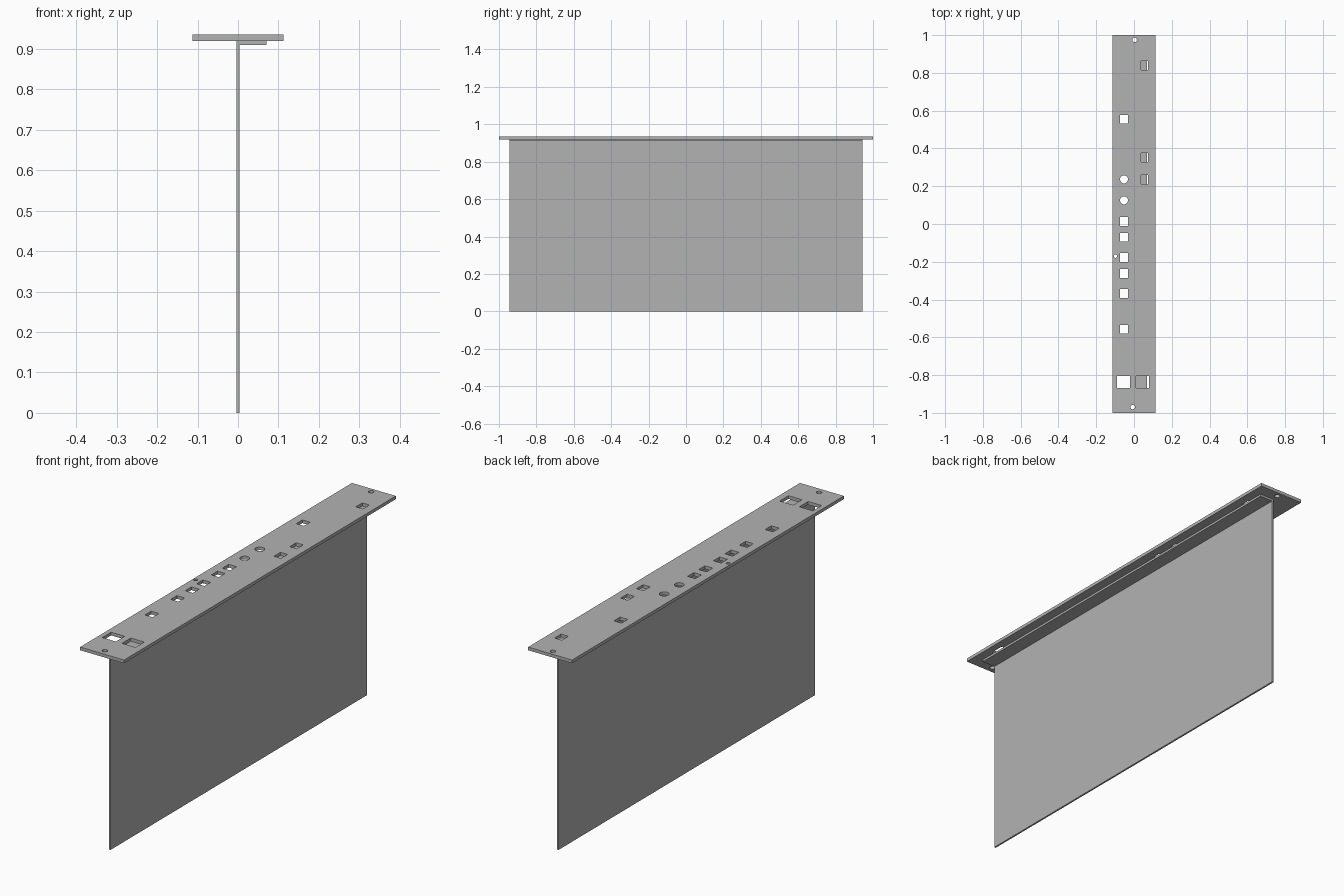
import bpy
import bmesh
from mathutils import Matrix, Vector

cube = bpy.data.objects.get("Cube")
if cube:
    bpy.data.objects.remove(cube, do_unlink=True)

grey = bpy.data.materials.new("panel grey")
grey.use_nodes = True
COLOUR = (0.45, 0.45, 0.45, 1)
grey.diffuse_color = COLOUR
grey.node_tree.nodes["Principled BSDF"].inputs["Base Color"].default_value = COLOUR


def add_box(bm, low, high):
    low, high = Vector(low), Vector(high)
    place = Matrix.Translation((low + high) / 2) @ Matrix.Diagonal((*(high - low), 1))
    bmesh.ops.create_cube(bm, size=1, matrix=place)


def finish(bm, name):
    mesh = bpy.data.meshes.new(name)
    bm.to_mesh(mesh)
    bm.free()
    mesh.materials.append(grey)
    obj = bpy.data.objects.new(name, mesh)
    bpy.context.collection.objects.link(obj)
    return obj


def box(name, low, high):
    bm = bmesh.new()
    add_box(bm, low, high)
    return finish(bm, name)


BOTTOM, TOP = 0.92, 0.935    # faceplate heights
HALF = 0.943                 # half length of the board

# Upright circuit board, mounting flange and faceplate
box("board", (-0.004, -HALF, 0), (0.004, HALF, BOTTOM))
box("mounting_flange", (0.004, -HALF, 0.91), (0.07, HALF, BOTTOM))
plate = box("faceplate", (-0.113, -1, BOTTOM), (0.113, 1, TOP))

# Openings in the faceplate
cut = bmesh.new()


def slot(x, y, width, length):
    add_box(cut, (x - width / 2, y - length / 2, BOTTOM - 0.02),
            (x + width / 2, y + length / 2, TOP + 0.02))


def round_hole(x, y, radius):
    bmesh.ops.create_cone(cut, cap_ends=True, segments=32, radius1=radius,
                          radius2=radius, depth=0.06,
                          matrix=Matrix.Translation((x, y, (BOTTOM + TOP) / 2)))


for y in (0.555, 0.013, -0.07, -0.177, -0.262, -0.368, -0.558):
    slot(-0.053, y, 0.04, 0.046)
for y in (0.838, 0.352, 0.236):
    slot(0.055, y, 0.037, 0.048)
for x in (-0.056, 0.045):
    slot(x, -0.836, 0.07, 0.065)
for y in (0.236, 0.125):
    round_hole(-0.053, y, 0.021)
for x, y, radius in ((0.003, 0.975, 0.012), (-0.007, -0.969, 0.012), (-0.098, -0.17, 0.009)):
    round_hole(x, y, radius)

cutter = finish(cut, "opening_cutter")
cutter.hide_render = True
boolean = plate.modifiers.new("openings", 'BOOLEAN')
boolean.operation = 'DIFFERENCE'
boolean.solver = 'EXACT'
boolean.object = cutter
bpy.context.view_layer.objects.active = plate
bpy.ops.object.modifier_apply(modifier=boolean.name)
bpy.data.objects.remove(cutter, do_unlink=True)
